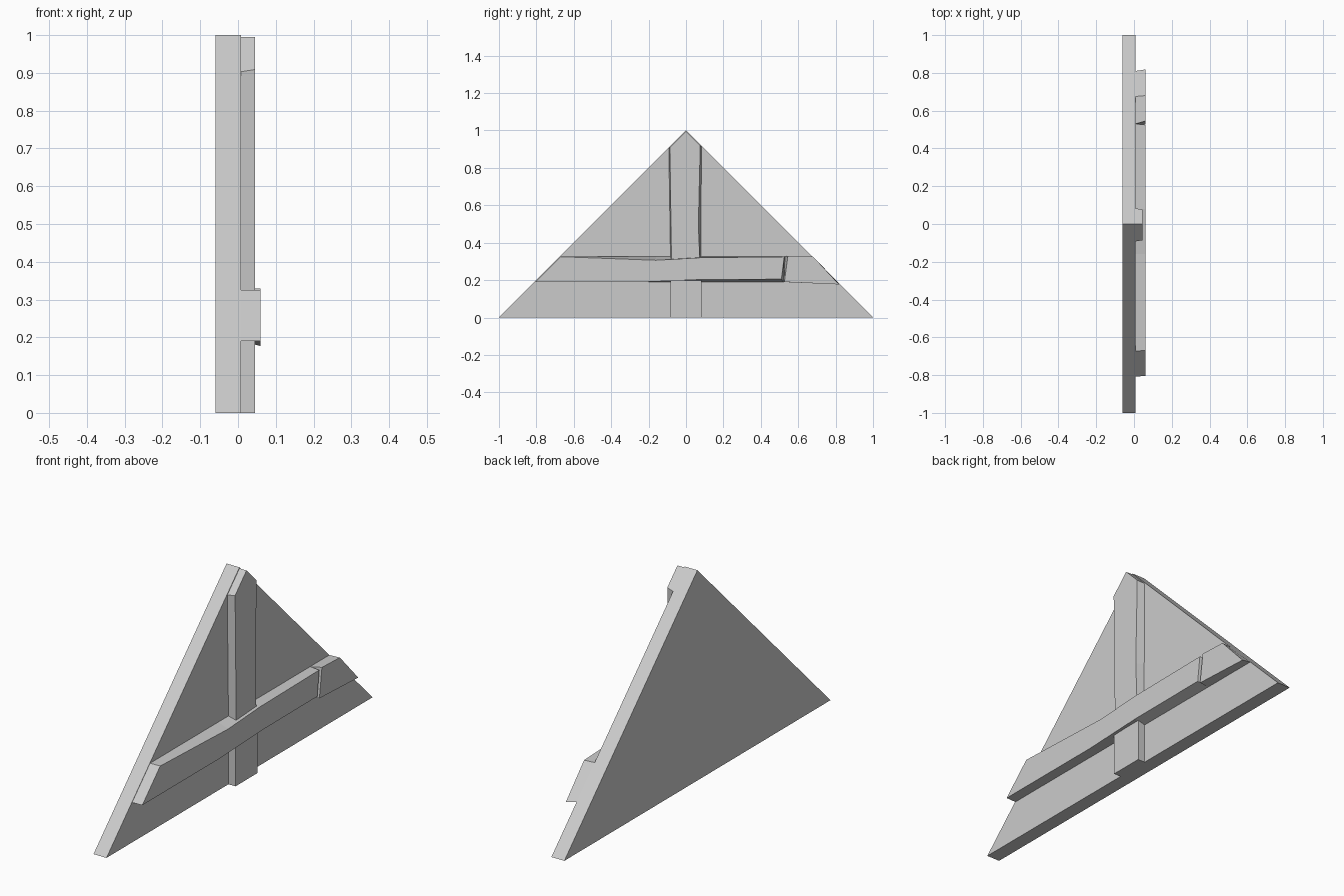
import bpy
import bmesh

cube = bpy.data.objects.get("Cube")
if cube:
    bpy.data.objects.remove(cube)

grey = bpy.data.materials.new("light_grey")
grey.use_nodes = True
colour = (0.6, 0.6, 0.6, 1)
grey.diffuse_color = colour
grey.node_tree.nodes["Principled BSDF"].inputs["Base Color"].default_value = colour


def slab(name, x0, x1, back, front=None):
    """Solid between a back outline at x0 and a front outline at x1, as (y, z) points."""
    front = front or back
    bm = bmesh.new()
    b = [bm.verts.new((x0, y, z)) for y, z in back]
    f = [bm.verts.new((x1, y, z)) for y, z in front]
    bm.faces.new(b)
    bm.faces.new(f)
    n = len(b)
    for i in range(n):
        j = (i + 1) % n
        bm.faces.new((b[i], b[j], f[j], f[i]))
    bmesh.ops.recalc_face_normals(bm, faces=bm.faces)
    mesh = bpy.data.meshes.new(name)
    bm.to_mesh(mesh)
    bm.free()
    mesh.materials.append(grey)
    obj = bpy.data.objects.new(name, mesh)
    bpy.context.collection.objects.link(obj)
    return obj


BACK, FACE, POST, BEAM = -0.06, 0.008, 0.045, 0.06

# Triangular gable panel
slab("gable_panel", BACK, FACE, [(-1, 0), (1, 0), (0, 1)])

# Upright post above the beam, with a worn front edge
slab("upper_post", FACE, POST,
     [(-0.082, 0.25), (0.08, 0.25), (0.08, 0.5), (0.083, 0.912), (0, 0.995), (-0.092, 0.903)],
     [(-0.077, 0.25), (0.076, 0.25), (0.066, 0.5), (0.076, 0.919), (0, 0.995), (-0.086, 0.909)])

# Short post below the beam
slab("lower_post", FACE, POST,
     [(-0.083, 0), (0.083, 0), (0.083, 0.25), (-0.083, 0.25)])

# Long cross beam with chipped edges
slab("cross_beam", FACE, BEAM,
     [(-0.807, 0.19), (-0.23, 0.19), (0.08, 0.19), (0.52, 0.19),
      (0.53, 0.325), (0.08, 0.325), (-0.16, 0.325), (-0.672, 0.325)],
     [(-0.805, 0.19), (-0.23, 0.19), (0.08, 0.203), (0.51, 0.205),
      (0.525, 0.325), (0.08, 0.32), (-0.16, 0.306), (-0.67, 0.325)])

# Broken end of the beam
slab("beam_end", FACE, BEAM,
     [(0.52, 0.19), (0.81, 0.19), (0.675, 0.325), (0.53, 0.325)],
     [(0.526, 0.19), (0.818, 0.177), (0.68, 0.325), (0.545, 0.33)])
